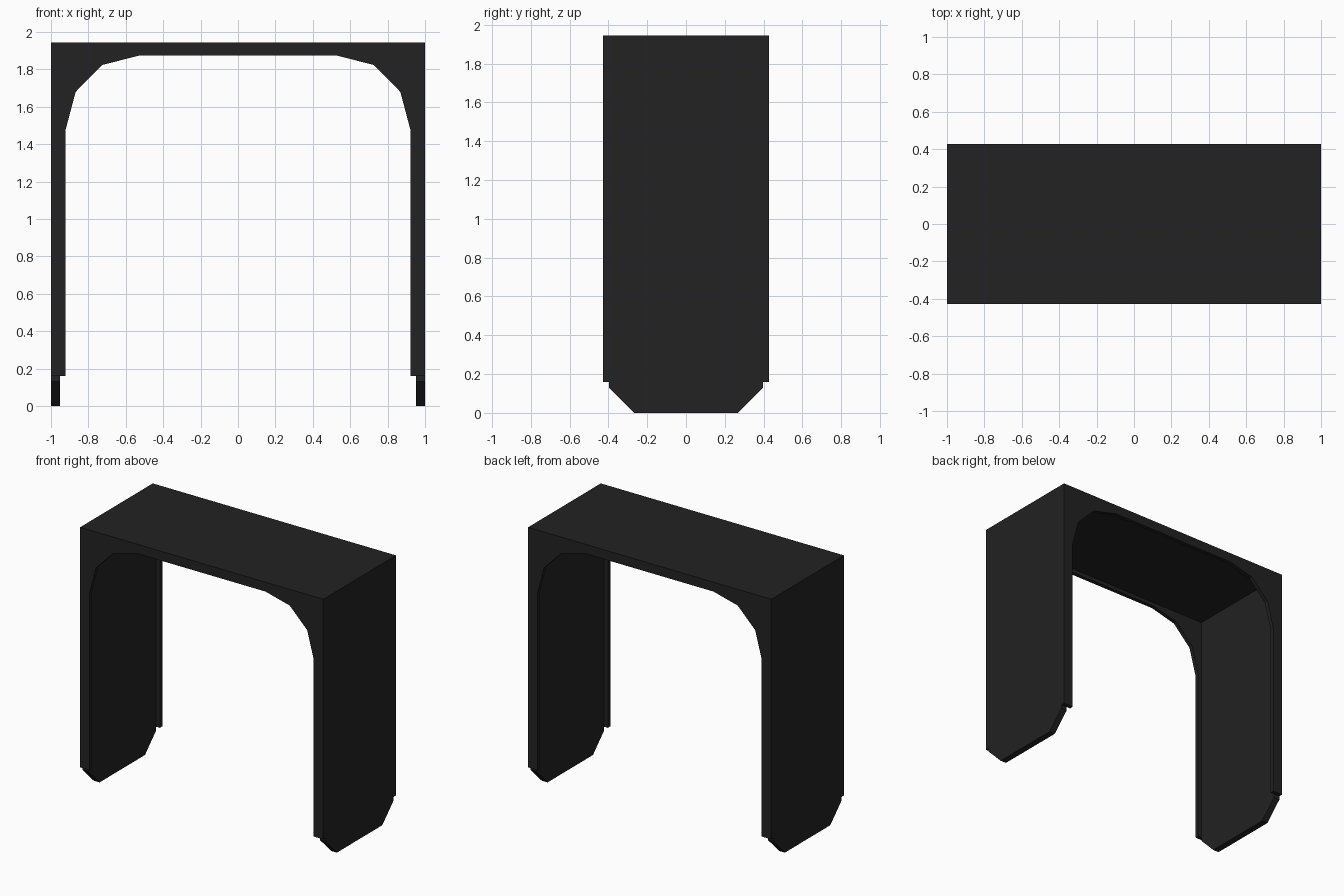
import bpy, bmesh
from mathutils import Vector

cube = bpy.data.objects.get("Cube")
if cube:
    bpy.data.objects.remove(cube, do_unlink=True)

# Overall sizes
HALF_W, HEIGHT = 1.0, 1.945
HALF_D, SHELL_D = 0.427, 0.398      # outer depth of the flanges, depth of the panels
WALL, ROOF = 0.048, 0.042           # panel thicknesses
FLANGE_Z = 0.16                     # lower end of the flanges

black = bpy.data.materials.new("charcoal_black")
black.use_nodes = True
colour = (0.016, 0.016, 0.016, 1)
black.diffuse_color = colour
black.node_tree.nodes["Principled BSDF"].inputs["Base Color"].default_value = colour


def prism(name, points, offset):
    """Extrude a flat outline by an offset vector."""
    bm = bmesh.new()
    face = bm.faces.new([bm.verts.new(p) for p in points])
    ext = bmesh.ops.extrude_face_region(bm, geom=[face])
    moved = [v for v in ext["geom"] if isinstance(v, bmesh.types.BMVert)]
    bmesh.ops.translate(bm, verts=moved, vec=Vector(offset))
    bmesh.ops.recalc_face_normals(bm, faces=bm.faces)
    mesh = bpy.data.meshes.new(name)
    bm.to_mesh(mesh)
    bm.free()
    mesh.materials.append(black)
    obj = bpy.data.objects.new(name, mesh)
    bpy.context.collection.objects.link(obj)
    return obj


# Side panels with clipped lower corners
under_roof = HEIGHT - ROOF
half = [(SHELL_D, under_roof), (SHELL_D, 0.132), (0.267, 0)]
outline = half + [(-y, z) for y, z in reversed(half)]
for side, sign in (("left", 1), ("right", -1)):
    prism(side + "_side_panel", [(sign * HALF_W, y, z) for y, z in outline],
          (-sign * WALL, 0, 0))

# Top panel
prism("top_panel",
      [(x, y, under_roof) for x, y in ((-HALF_W, -SHELL_D), (HALF_W, -SHELL_D),
                                       (HALF_W, SHELL_D), (-HALF_W, SHELL_D))],
      (0, 0, ROOF))

# Front and back arched flanges
half = [(HALF_W, HEIGHT), (HALF_W, FLANGE_Z), (0.921, FLANGE_Z), (0.921, 1.48),
        (0.868, 1.68), (0.725, 1.824), (0.525, 1.875)]
arch = half + [(-x, z) for x, z in reversed(half)]
for side, sign in (("front", -1), ("back", 1)):
    prism(side + "_flange", [(x, sign * HALF_D, z) for x, z in arch],
          (0, -sign * (HALF_D - SHELL_D), 0))
